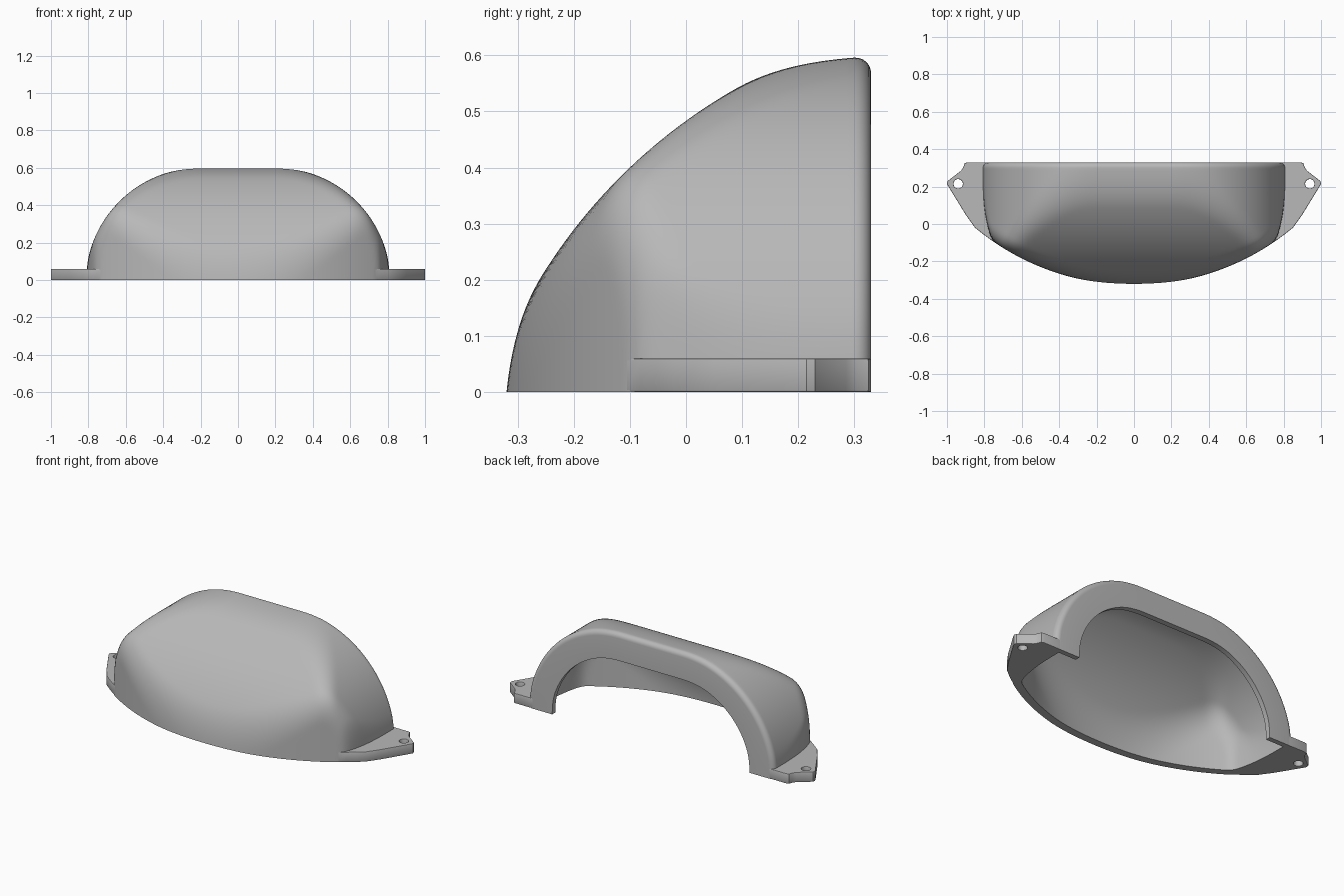
import bpy, bmesh, math
from math import hypot, sin, cos, pi
from mathutils import Vector

cube = bpy.data.objects.get("Cube")
if cube:
    bpy.data.objects.remove(cube)

# One plain grey for the whole casting
grey = bpy.data.materials.new("satin_grey")
grey.use_nodes = True
colour = (0.48, 0.48, 0.48, 1)
grey.diffuse_color = colour
grey.node_tree.nodes["Principled BSDF"].inputs["Base Color"].default_value = colour

WALL, LIP, LIP_DEPTH, BACK = 0.045, 0.16, 0.03, 0.33


def blend(a, b, k):
    """Maximum of two distances with a rounded crease."""
    h = max(k - abs(a - b), 0)
    return max(a, b) + h * h / (4 * k)


def cup_distance(p):
    """Distance outside the cup: arch, sloped face, bowed front, side walls."""
    x = abs(p.x)
    arch = hypot(max(x - 0.2, 0), p.z + 0.015) - 0.615
    slope = hypot(p.y - 0.5745, p.z + 0.3094) - 0.979
    bow = hypot(x, p.y - 1.003) - 1.33
    side = hypot(x + 0.435, p.y - 0.27) - 1.25
    return blend(blend(blend(arch, slope, 0.06), bow, 0.07), side, 0.02)


def cast(origin, direction, inset):
    """Point along a ray where the cup surface, moved inward, is met."""
    low, high = 0.0, 1.5
    for _ in range(24):
        mid = (low + high) / 2
        if cup_distance(origin + direction * mid) < -inset:
            low = mid
        else:
            high = mid
    return origin + direction * low


def build_cup(columns=120, rows=56):
    # Rows run over the outside, round the back edge, over the lip and inside
    tilts = [pi / 2 * i / rows for i in range(rows + 1)]
    seat = BACK - LIP_DEPTH
    path = [(t, seat, 0) for t in tilts]
    for i in range(1, 7):
        a = pi / 2 * i / 6
        path.append((pi / 2, seat + LIP_DEPTH * sin(a), LIP_DEPTH * (1 - cos(a))))
    path += [(pi / 2, BACK, LIP), (pi / 2, seat, LIP)]
    path += [(t, seat, WALL) for t in reversed(tilts)]

    bm = bmesh.new()
    grid = []
    for tilt, y, inset in path:
        line = []
        for j in range(columns + 1):
            a = pi * j / columns
            ray = Vector((cos(a), -sin(a) * cos(tilt), sin(a) * sin(tilt)))
            line.append(bm.verts.new(cast(Vector((0, y, 0)), ray, inset)))
        grid.append(line)
    for i, line in enumerate(grid):
        after = grid[(i + 1) % len(grid)]
        for j in range(columns):
            bm.faces.new((line[j], line[j + 1], after[j + 1], after[j]))
    bmesh.ops.remove_doubles(bm, verts=bm.verts, dist=0.0002)
    # Close the two feet of the lip
    bmesh.ops.holes_fill(bm, edges=[e for e in bm.edges if e.is_boundary], sides=0)
    bmesh.ops.recalc_face_normals(bm, faces=bm.faces)
    mesh = bpy.data.meshes.new("cup_shell")
    bm.to_mesh(mesh)
    bm.free()
    mesh.materials.append(grey)
    cup = bpy.data.objects.new("cup_shell", mesh)
    bpy.context.collection.objects.link(cup)
    return cup


def build_tab(name, side):
    # Flat mounting ear with a round screw hole
    front = [(x, 1.003 - math.sqrt(1.33 ** 2 - x * x)) for x in (0.735, 0.77, 0.81, 0.85)]
    outline = front + [(0.9, 0.05), (0.992, 0.2), (1, 0.215), (0.996, 0.23),
                       (0.925, 0.285), (0.912, 0.305), (0.905, 0.325), (0.89, 0.33),
                       (0.78, 0.33), (0.785, 0.2), (0.76, 0)]
    hole = [(0.94 + 0.025 * cos(2 * pi * i / 24), 0.215 + 0.025 * sin(2 * pi * i / 24))
            for i in range(24)]
    data = bpy.data.curves.new(name, "CURVE")
    data.dimensions = "2D"
    data.fill_mode = "BOTH"
    data.extrude, data.bevel_depth, data.offset = 0.026, 0.004, -0.004
    data.bevel_resolution = 1
    for loop in (outline, hole):
        spline = data.splines.new("POLY")
        spline.points.add(len(loop) - 1)
        for point, (x, y) in zip(spline.points, loop):
            point.co = (side * x, y, 0, 1)
        spline.use_cyclic_u = True
    data.materials.append(grey)
    tab = bpy.data.objects.new(name, data)
    tab.location.z = 0.03
    bpy.context.collection.objects.link(tab)
    return tab


def select_only(obj):
    bpy.ops.object.select_all(action="DESELECT")
    obj.select_set(True)
    bpy.context.view_layer.objects.active = obj


select_only(build_cup())
bpy.ops.object.shade_smooth_by_angle(angle=math.radians(35))

for name, side in (("left_mounting_tab", 1), ("right_mounting_tab", -1)):
    select_only(build_tab(name, side))
    bpy.ops.object.convert(target="MESH")
    bpy.ops.object.shade_smooth_by_angle(angle=math.radians(30))
